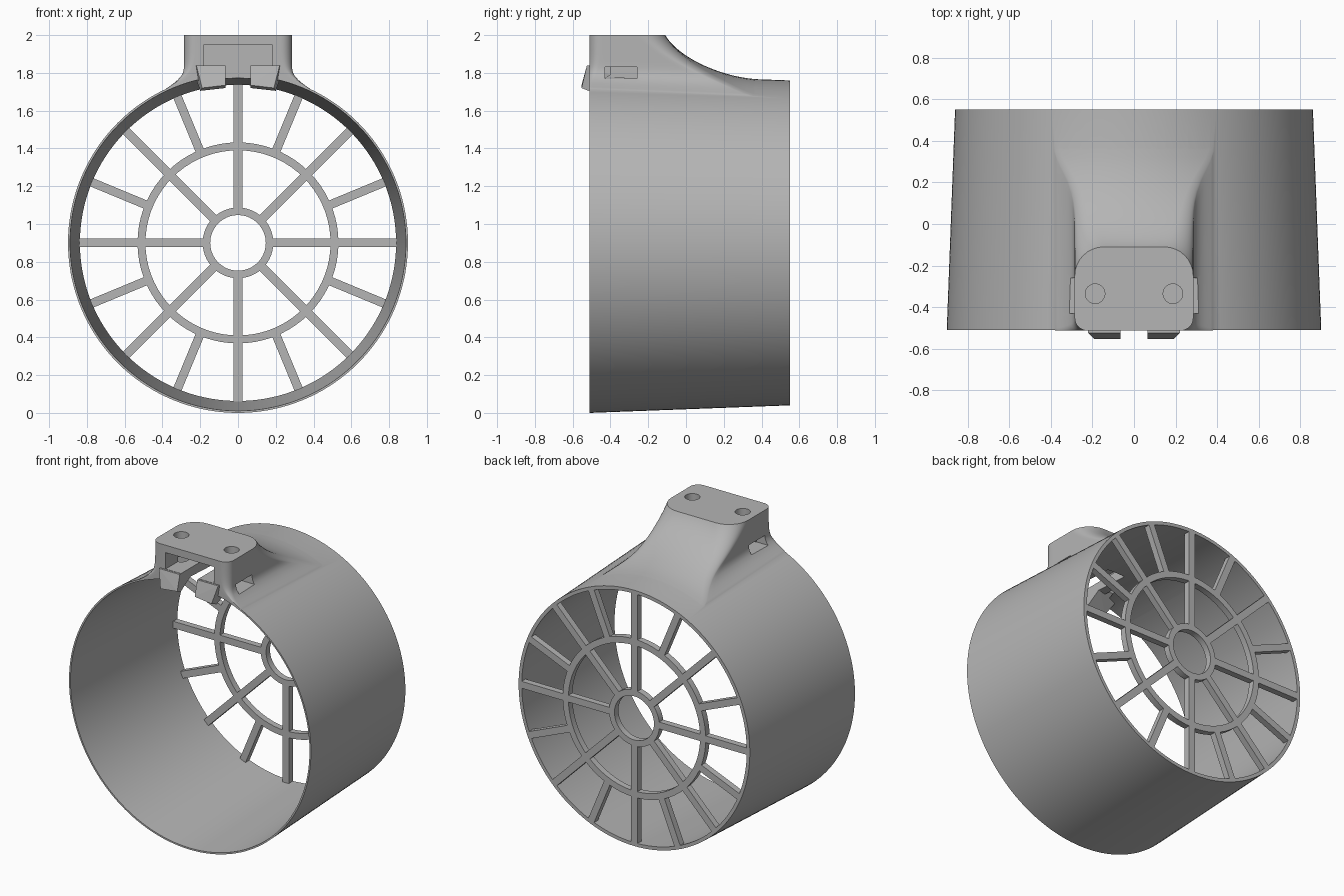
import bpy, bmesh
from math import pi, sin, cos, sqrt, radians
from mathutils import Matrix, Vector

cube = bpy.data.objects.get("Cube")
if cube:
    bpy.data.objects.remove(cube)

grey = bpy.data.materials.new("matte_grey")
grey.use_nodes = True
COLOUR = (0.46, 0.46, 0.46, 1)
grey.diffuse_color = COLOUR
grey.node_tree.nodes["Principled BSDF"].inputs["Base Color"].default_value = COLOUR

AXIS_Z, FRONT, BACK = 0.9, -0.51, 0.55


def outer_radius(y):
    return 0.9 - 0.04 * (y - FRONT) / (BACK - FRONT)


def inner_radius(y):
    return 0.889 - 0.052 * (y - FRONT) / (BACK - FRONT)


def finish(name, bm):
    bmesh.ops.recalc_face_normals(bm, faces=bm.faces[:])
    mesh = bpy.data.meshes.new(name)
    bm.to_mesh(mesh)
    bm.free()
    mesh.materials.append(grey)
    obj = bpy.data.objects.new(name, mesh)
    bpy.context.collection.objects.link(obj)
    return obj


def smooth(obj):
    bpy.ops.object.select_all(action='DESELECT')
    obj.select_set(True)
    bpy.context.view_layer.objects.active = obj
    bpy.ops.object.shade_smooth_by_angle(angle=radians(30))


def add_box(bm, x, y, z, turn=None):
    size = Vector((x[1] - x[0], y[1] - y[0], z[1] - z[0]))
    mid = Vector((x[0] + x[1], y[0] + y[1], z[0] + z[1])) / 2
    place = Matrix.Translation(mid) @ Matrix.Diagonal(size.to_4d())
    bmesh.ops.create_cube(bm, size=1, matrix=(turn or Matrix()) @ place)


def box(name, x, y, z):
    bm = bmesh.new()
    add_box(bm, x, y, z)
    return finish(name, bm)


def loft(bm, rings, closed=False):
    """Bridge matching rings of points; cap the ends unless closed."""
    rows = [[bm.verts.new(p) for p in ring] for ring in rings]
    n = len(rows[0])
    for a, b in zip(rows, rows[1:] + (rows[:1] if closed else [])):
        for i in range(n):
            j = (i + 1) % n
            bm.faces.new((a[i], a[j], b[j], b[i]))
    if not closed:
        bm.faces.new(rows[0])
        bm.faces.new(rows[-1])


def circle(radius, y, segments=144):
    return [(radius * cos(2 * pi * i / segments), y,
             AXIS_Z + radius * sin(2 * pi * i / segments)) for i in range(segments)]


def cone(name, radius, y0, y1):
    bm = bmesh.new()
    loft(bm, [circle(radius(y0), y0), circle(radius(y1), y1)])
    return finish(name, bm)


def combine(target, tool, operation):
    tool.hide_render = True
    mod = target.modifiers.new(operation.lower(), 'BOOLEAN')
    mod.operation, mod.object, mod.solver = operation, tool, 'EXACT'
    bpy.ops.object.select_all(action='DESELECT')
    target.select_set(True)
    bpy.context.view_layer.objects.active = target
    bpy.ops.object.modifier_apply(modifier=mod.name)
    bpy.data.objects.remove(tool)


def outline(half, front, back, r_front, r_back):
    """Rounded rectangle in plan, with evenly split straight sides."""
    corners = [(half, back, r_back, 0), (-half, back, r_back, 1),
               (-half, front, r_front, 2), (half, front, r_front, 3)]
    arcs = []
    for x, y, r, k in corners:
        cx = x - r if x > 0 else x + r
        cy = y - r if y == back else y + r
        arcs.append([Vector((cx + r * cos((k + t / 8) * pi / 2),
                             cy + r * sin((k + t / 8) * pi / 2))) for t in range(9)])
    points = []
    for k in range(4):
        points += arcs[k]
        a, b = arcs[k][-1], arcs[(k + 1) % 4][0]
        points += [a.lerp(b, t / 14) for t in range(1, 14)]
    return points


def mount_ring(h):
    """Plan outline at h, from the duct surface (0) up to the flat top (1)."""
    u = 1 - max(h, 0)
    half = 0.285 + 0.1 * u ** 12
    back = -0.11 + 0.5 * (0.25 * u + 0.75 * (1 - sqrt(max(0, 1 - u * u))))
    ring = []
    for p in outline(half, FRONT - 0.002, back, 0.06 - 0.05 * u ** 4, 0.14 - 0.12 * u):
        base = AXIS_Z + sqrt(outer_radius(p.y) ** 2 - p.x ** 2)
        ring.append((p.x, p.y, base + h * (2 - base)))
    return ring


# Flared mount, blended down into the duct
heights = [-0.008, 0.004, 0.015, 0.03, 0.05] + [0.08 + 0.92 * i / 16 for i in range(17)]
rings = [mount_ring(h) for h in heights]
bm = bmesh.new()
loft(bm, [[(x, y, 1.6) for x, y, z in rings[0]]] + rings)
mount = finish("mount", bm)

# Tapered duct, joined to the mount and hollowed out
duct = cone("duct_with_mount", outer_radius, FRONT, BACK)
combine(duct, mount, 'UNION')
combine(duct, cone("bore", inner_radius, FRONT - 0.1, BACK + 0.1), 'DIFFERENCE')

# T-shaped slot in the mount front
combine(duct, box("slot_bar", (-0.18, 0.18), (-0.7, -0.17), (1.84, 1.95)), 'DIFFERENCE')
combine(duct, box("slot_stem", (-0.065, 0.065), (-0.7, -0.17), (1.6, 1.86)), 'DIFFERENCE')

# Side nut pockets and vertical screw holes
for s in (-1, 1):
    combine(duct, box("nut_pocket", sorted((s * 0.12, s * 0.5)), (-0.43, -0.26),
                      (1.77, 1.83)), 'DIFFERENCE')
    bm = bmesh.new()
    bmesh.ops.create_cone(bm, cap_ends=True, segments=32, radius1=0.047, radius2=0.047,
                          depth=0.4, matrix=Matrix.Translation((s * 0.187, -0.335, 1.98)))
    combine(duct, finish("screw_hole", bm), 'DIFFERENCE')
smooth(duct)

# Slanted hooks on either side of the slot
for s, side in ((-1, "right"), (1, "left")):
    bm = bmesh.new()
    for y, z, x in ((-0.40, 1.838, 0.23), (-0.40, 1.79, 0.23), (-0.515, 1.705, 0.2),
                    (-0.553, 1.72, 0.19), (-0.525, 1.838, 0.22)):
        bm.verts.new((s * 0.065, y, z + 0.015 * (z < 1.75)))
        bm.verts.new((s * x, y, z))
    bmesh.ops.convex_hull(bm, input=bm.verts[:])
    finish(side + "_hook", bm)

# Grille rings at the back
GRILLE = (BACK - 0.042, BACK)
for name, r0, r1 in (("hub_ring", 0.147, 0.187), ("middle_ring", 0.49, 0.532)):
    bm = bmesh.new()
    loft(bm, [circle(r, y, 72) for r, y in ((r0, GRILLE[0]), (r1, GRILLE[0]),
                                            (r1, GRILLE[1]), (r0, GRILLE[1]))], closed=True)
    smooth(finish(name, bm))

# Long spokes from the hub, short ones from the middle ring
bm = bmesh.new()
for i in range(16):
    turn = Matrix.Translation((0, 0, AXIS_Z)) @ Matrix.Rotation(i * pi / 8, 4, 'Y')
    start = 0.51 if i % 2 else 0.17
    add_box(bm, (start, 0.845), GRILLE, (-0.023, 0.023), turn)
finish("grille_spokes", bm)
